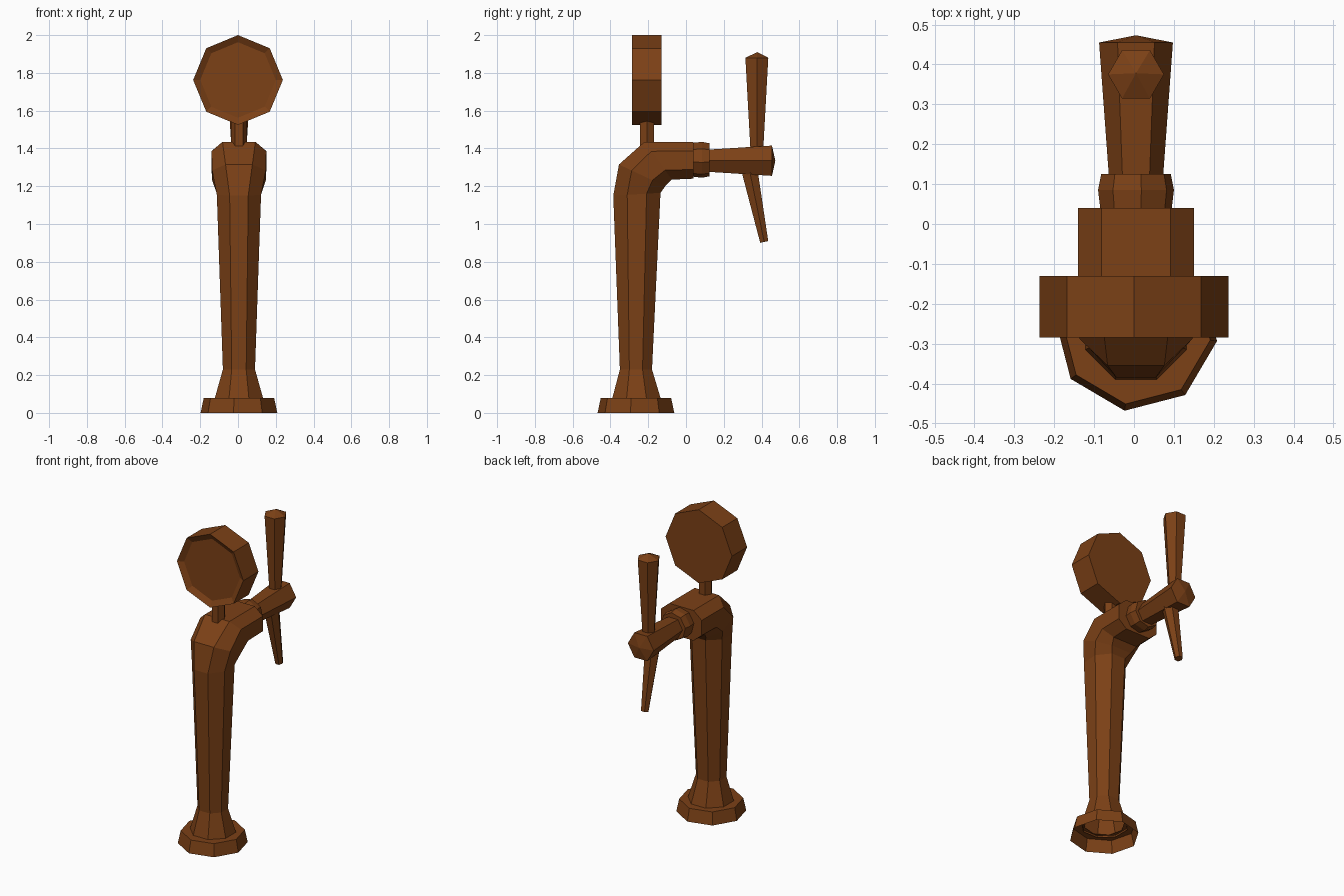
import bpy, bmesh
from math import sin, cos, pi, radians
from mathutils import Vector

if "Cube" in bpy.data.objects:
    bpy.data.objects.remove(bpy.data.objects["Cube"])

wood = bpy.data.materials.new("brown")
wood.diffuse_color = (0.2, 0.052, 0.008, 1)
wood.use_nodes = True
wood.node_tree.nodes["Principled BSDF"].inputs["Base Color"].default_value = wood.diffuse_color
CX = 0.005


def loft(name, rings, start=False, end=False):
    """Skin equal-sized rings of points; a one-point last ring makes an apex."""
    bm = bmesh.new()
    vs = [[bm.verts.new(p) for p in r] for r in rings]
    n = len(vs[0])
    for a, b in zip(vs, vs[1:]):
        for i in range(n):
            j = (i + 1) % n
            if len(b) == 1:
                bm.faces.new((a[i], a[j], b[0]))
            else:
                bm.faces.new((a[i], a[j], b[j], b[i]))
    if start:
        bm.faces.new(vs[0][::-1])
    if end:
        bm.faces.new(vs[-1])
    bmesh.ops.recalc_face_normals(bm, faces=bm.faces)
    me = bpy.data.meshes.new(name)
    bm.to_mesh(me)
    bm.free()
    me.materials.append(wood)
    ob = bpy.data.objects.new(name, me)
    bpy.context.collection.objects.link(ob)
    return ob


def ring(c, r, n, u, v, rot=0):
    """Regular polygon around c in the plane of u and v."""
    c, u, v = Vector(c), Vector(u), Vector(v)
    return [c + r * (cos(rot + 2 * pi * i / n) * u + sin(rot + 2 * pi * i / n) * v)
            for i in range(n)]


X, Y, Z = (1, 0, 0), (0, 1, 0), (0, 0, 1)
TURN = radians(-8)

# Base flange, hollow underneath
loft("base_flange", [ring((CX, -0.265, z), r, 8, X, Y, TURN)
                     for z, r in ((0, 0.205), (0.08, 0.188), (0.08, 0.12))])


# Bent column: octagon sections given by outer and inner (y, z) points
def section(outer, inner, a, fx, fy):
    o, i = Vector((CX, *outer)), Vector((CX, *inner))
    c, h = (o + i) / 2, (o - i) / 2
    pts = ((fx, 1), (1, fy), (1, -fy), (fx, -1), (-fx, -1), (-1, -fy), (-1, fy), (-fx, 1))
    return [c + Vector((a * p, 0, 0)) + h * q for p, q in pts]


loft("column", [
    section((-0.392, 0.07), (-0.132, 0.07), 0.13, 0.41, 0.41),
    section((-0.35, 0.23), (-0.18, 0.23), 0.085, 0.45, 0.41),
    section((-0.385, 1.15), (-0.135, 1.165), 0.117, 0.42, 0.41),
    section((-0.355, 1.315), (-0.11, 1.2), 0.142, 0.5, 0.45),
    section((-0.22, 1.435), (-0.075, 1.235), 0.145, 0.6, 0.5),
    section((0.04, 1.435), (0.04, 1.24), 0.145, 0.6, 0.5),
], end=True)

# Collar between arm and tap
loft("collar", [ring((CX, y, 1.34), r, 8, X, Z, TURN)
                for y, r in ((0.035, 0.09), (0.085, 0.096), (0.125, 0.088))], True, True)

# Tap body with a shallow pointed end
loft("tap_body", [ring((CX, y, 1.335), r, 6, X, Z)
                  for y, r in ((0.12, 0.068), (0.455, 0.0925))] + [[(CX, 0.473, 1.335)]], True)

# Tap handle with a shallow pointed top
loft("tap_handle", [ring((CX, 0.375, z), r, 6, X, Y)
                    for z, r in ((1.36, 0.037), (1.88, 0.07))] + [[(CX, 0.378, 1.91)]], True)

# Tilted spout
top, tip = Vector((CX, 0.333, 1.3)), Vector((CX, 0.414, 0.905))
side = (tip - top).normalized().cross(Vector(X))
loft("spout", [ring(top, 0.05, 6, X, side), ring(tip, 0.025, 6, X, side)], True, True)

# Badge stem and recessed badge
loft("badge_stem", [ring((CX, -0.207, z), 0.042, 6, X, Y) for z in (1.4, 1.56)], True, True)
loft("badge", [ring((0, y, 1.7625), r, 8, X, Z)
               for y, r in ((-0.13, 0.2375), (-0.285, 0.2375), (-0.265, 0.2))], True, True)
